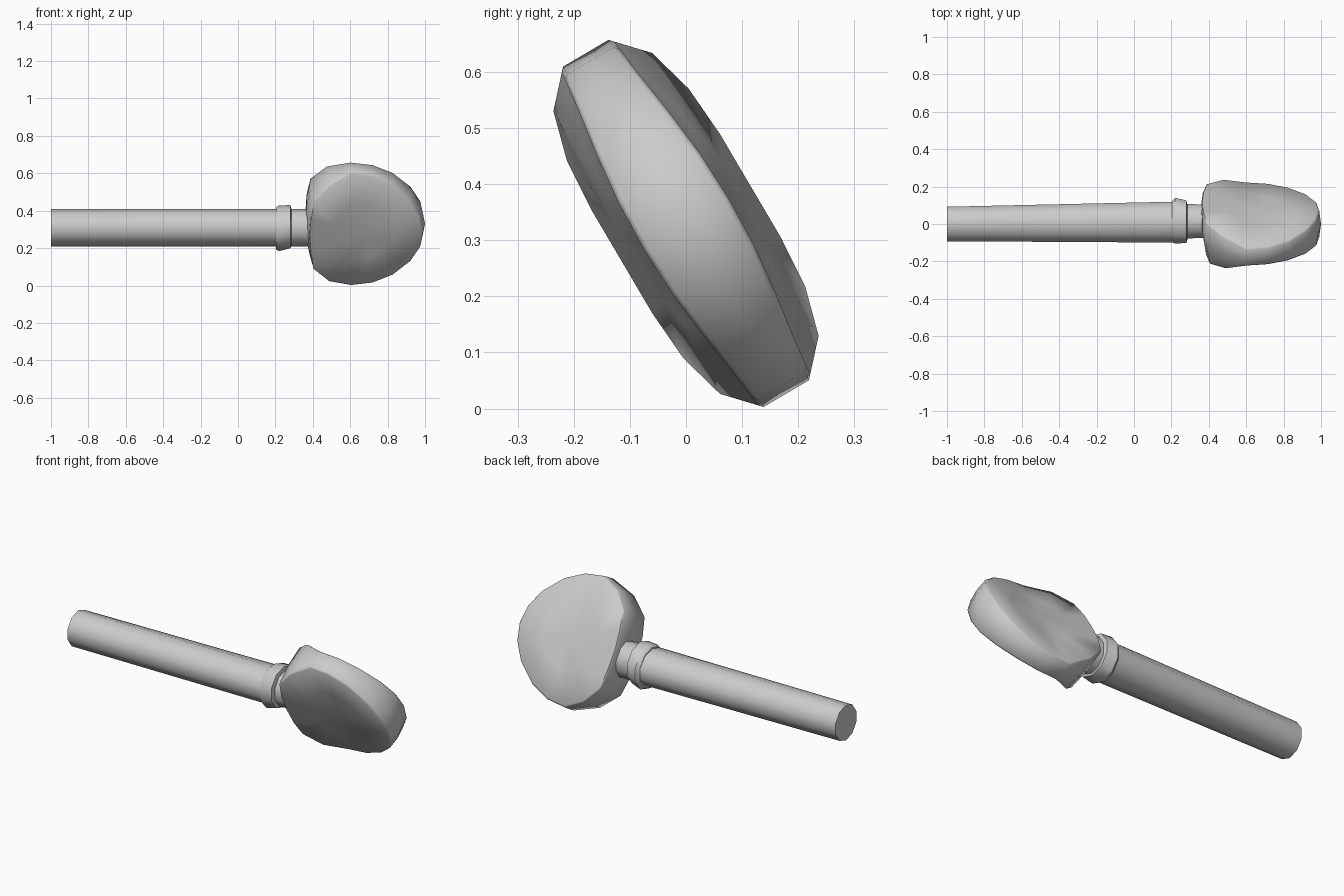
import bpy, bmesh, math

if "Cube" in bpy.data.objects:
    bpy.data.objects.remove(bpy.data.objects["Cube"])

TILT = math.radians(30.5)
CA, SA = math.cos(TILT), math.sin(TILT)


def finish(name, bm, angle=40):
    bmesh.ops.recalc_face_normals(bm, faces=bm.faces)
    me = bpy.data.meshes.new(name)
    bm.to_mesh(me)
    bm.free()
    ob = bpy.data.objects.new(name, me)
    bpy.context.collection.objects.link(ob)
    bpy.ops.object.select_all(action='DESELECT')
    ob.select_set(True)
    bpy.context.view_layer.objects.active = ob
    bpy.ops.object.shade_smooth_by_angle(angle=math.radians(angle))
    return ob


def bridge(bm, a, b):
    n = len(a)
    for i in range(n):
        j = (i + 1) % n
        bm.faces.new((a[i], a[j], b[j], b[i]))


def turned(name, stations, sides=10):
    """Turned part along x; stations are (x, y radius, z radius, centre y, centre z)."""
    bm = bmesh.new()
    rings = []
    for x, ry, rz, cy, cz in stations:
        rings.append([bm.verts.new((x,
                      cy + ry * math.cos(2 * math.pi * (i + .5) / sides),
                      cz + rz * math.sin(2 * math.pi * (i + .5) / sides)))
                      for i in range(sides)])
    for a, b in zip(rings, rings[1:]):
        bridge(bm, a, b)
    bm.faces.new(rings[0])
    bm.faces.new(rings[-1])
    return finish(name, bm)


# Tapered shaft, collar and neck
turned("shaft", [(-1, .097, .1, 0, .31), (.22, .115, .1, .01, .31)])
turned("collar", [(.203, .115, .112, .012, .305), (.22, .128, .122, .018, .306),
                  (.28, .12, .115, .012, .315), (.285, .1, .1, .012, .31)])
turned("neck", [(.27, .098, .1, .015, .31), (.40, .092, .1, .015, .31)])

# Head: half rim outline as (x, across, half thickness), mirrored across
half = [(.36, 0, .133), (.367, .11, .133), (.387, .21, .126), (.475, .30, .102),
        (.60, .352, .055), (.72, .336, .056), (.83, .284, .062),
        (.93, .19, .075), (.983, .095, .085), (1, 0, .088)]
rim = half + [(x, -u, n) for x, u, n in half[-2:0:-1]]
CX = .68


def place(x, u, n):
    return (x, CA * n - SA * u, .33 + CA * u + SA * n)


bm = bmesh.new()


def ring(s_left, s_right, su, thick):
    """Scaled copy of the rim; left and right halves scale separately."""
    return [bm.verts.new(place(CX + (x - CX) * (s_left if x < CX else s_right),
                               u * su, thick(n))) for x, u, n in rim]


loops = []
for s, left in ((-1, .94), (1, 1)):
    inner = ring(.5, .5, .5, lambda n: s * (.085 + .5 * (n - .085)))
    lip = ring(left - .015, .945, .975, lambda n: s * n)
    edge = ring(left, .97, 1, lambda n: s * (n - .008))
    centre = bm.verts.new(place(CX, 0, s * .083))
    for i in range(len(rim)):
        bm.faces.new((centre, inner[i], inner[(i + 1) % len(rim)]))
    bridge(bm, inner, lip)
    bridge(bm, lip, edge)
    loops.append(edge)
mid = ring(1, 1, 1, lambda n: 0)
bridge(bm, loops[0], mid)
bridge(bm, mid, loops[1])
finish("peg_head", bm, 60)
